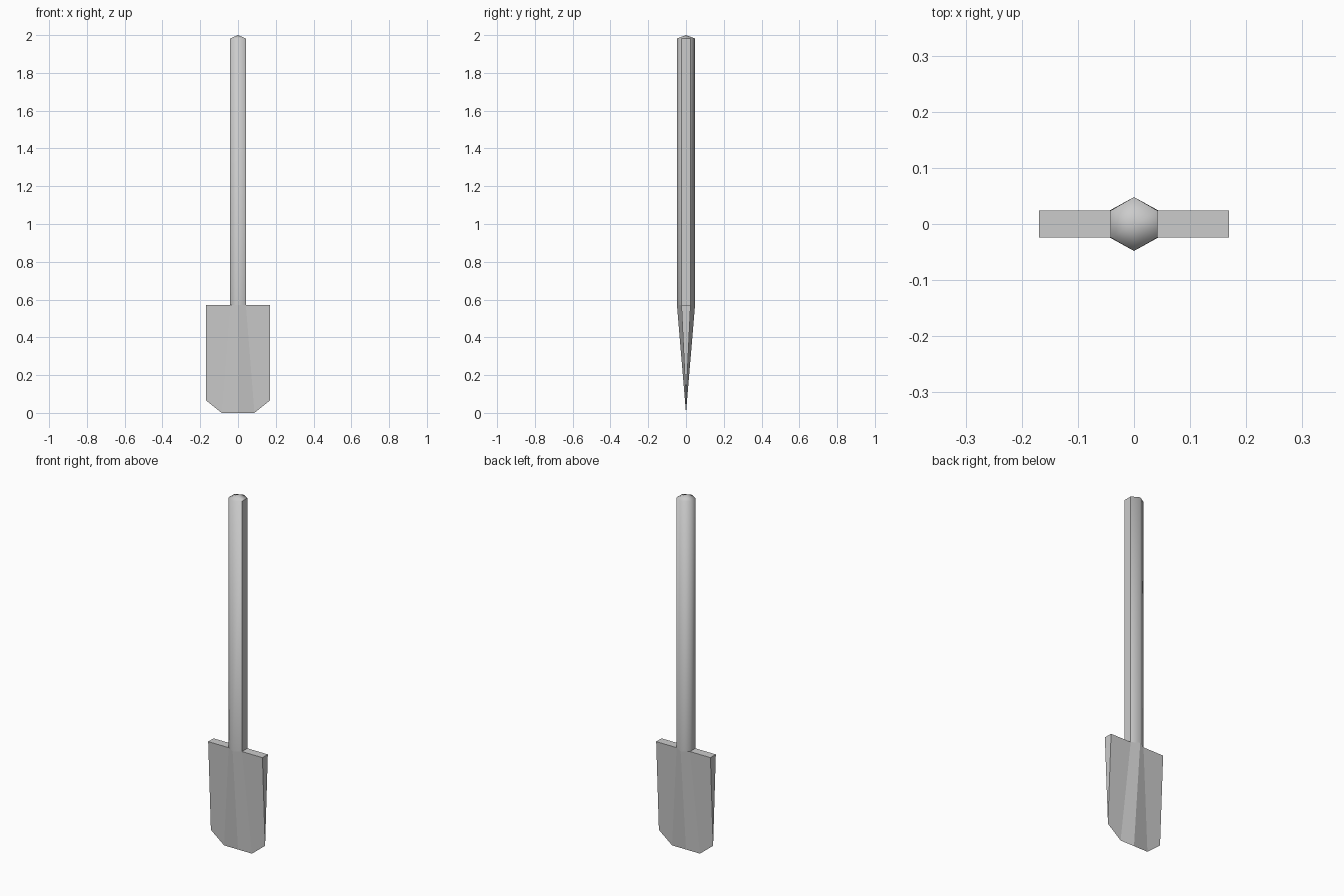
import bpy, bmesh
from math import sin, cos, pi

if "Cube" in bpy.data.objects:
    bpy.data.objects.remove(bpy.data.objects["Cube"])

R = 0.048          # handle radius
Z_BLADE = 0.572    # top of the blade
Z_RIM = 1.982      # start of the handle cap


def finish(bm, name):
    bmesh.ops.remove_doubles(bm, verts=bm.verts, dist=1e-5)
    bmesh.ops.recalc_face_normals(bm, faces=bm.faces)
    mesh = bpy.data.meshes.new(name)
    bm.to_mesh(mesh)
    bm.free()
    obj = bpy.data.objects.new(name, mesh)
    bpy.context.collection.objects.link(obj)
    return obj


# Six-sided handle with a low pointed cap, points of the hexagon facing front and back
bm = bmesh.new()
angles = [-pi / 2 + i * pi / 3 for i in range(6)]
low, high = [[bm.verts.new((R * cos(a), R * sin(a), z)) for a in angles]
             for z in (Z_BLADE, Z_RIM)]
tip = bm.verts.new((0, 0, 2))
for i in range(6):
    j = (i + 1) % 6
    side = bm.faces.new((low[i], low[j], high[j], high[i]))
    side.smooth = i != 1          # the right-hand side is a hard flat
    bm.faces.new((high[i], high[j], tip)).smooth = True
finish(bm, "handle")

# Blade: ridged cross-section tapering to a thin cutting edge with clipped corners
bm = bmesh.new()
hx, hy, w = R * cos(pi / 6), R / 2, 0.169
for sx in (-1, 1):
    def v(x, y, z):
        return bm.verts.new((sx * x, y, z))
    for sy in (-1, 1):
        ridge = (0, sy * R, Z_BLADE)
        inner, outer = (hx, sy * hy, Z_BLADE), (w, sy * hy, Z_BLADE)
        mid, edge, corner = (0, 0, 0), (0.087, 0, 0), (w, 0, 0.066)
        bm.faces.new([v(*p) for p in (ridge, inner, edge, mid)])
        bm.faces.new([v(*p) for p in (inner, outer, corner, edge)])
    # Step on top and narrow side of the blade
    bm.faces.new([v(*p) for p in ((hx, -hy, Z_BLADE), (w, -hy, Z_BLADE),
                                  (w, hy, Z_BLADE), (hx, hy, Z_BLADE))])
    bm.faces.new([v(*p) for p in ((w, -hy, Z_BLADE), (w, hy, Z_BLADE), (w, 0, 0.066))])
finish(bm, "blade")
